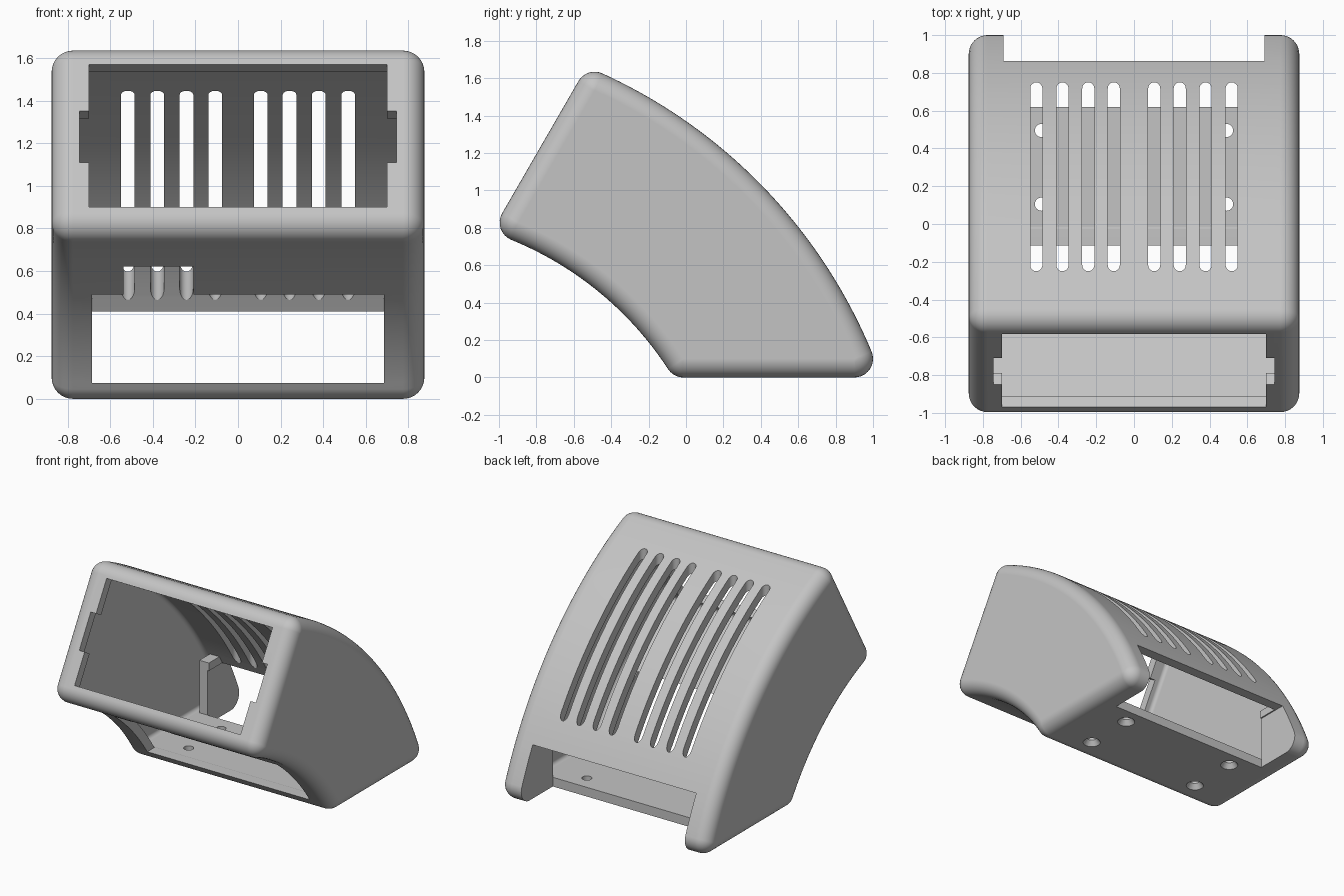
import bpy, bmesh
from math import sin, cos, pi, sqrt, atan2, radians
from mathutils import Vector, Matrix

cube = bpy.data.objects.get("Cube")
if cube:
    bpy.data.objects.remove(cube)

HALF_W, ROUND, WALL = 0.875, 0.10, 0.07
CENTRE = Vector((-1.62, -0.95))      # shared centre of both curved walls (y, z)
R_OUT, R_IN = 2.83, 1.82
TILT = radians(60)                   # slope of the front face
FRONT = Vector((-1.49, 0))           # where the front plane meets the ground
UP = Vector((cos(TILT), sin(TILT)))
INWARD = Vector((sin(TILT), -cos(TILT)))


def polar(c, r, a):
    return c + r * Vector((cos(a), sin(a)))


def spread(a, b, n):
    return [a + (b - a) * i / n for i in range(n + 1)]


def on_front(r):
    """Point at radius r on the front plane moved in by the rounding."""
    p = FRONT + ROUND * INWARD
    d = p - CENTRE
    k = d.dot(UP)
    return p + UP * (sqrt(k * k - d.length_squared + r * r) - k)


def on_floor(r):
    return Vector((CENTRE.x + sqrt(r * r - (ROUND - CENTRE.y) ** 2), ROUND))


# Centres of the four rounded profile corners
TOP, BACK = on_front(R_OUT - ROUND), on_floor(R_OUT - ROUND)
HEEL, LIP = on_floor(R_IN + ROUND), on_front(R_IN + ROUND)


def radial(p):
    d = p - CENTRE
    return atan2(d.y, d.x)


def profile(inset):
    """Side outline, shrunk inwards by inset."""
    f = ROUND - inset
    a, b, c, d = (radial(p) for p in (TOP, BACK, HEEL, LIP))
    front = pi / 2 + TILT
    pts = [polar(TOP, f, t) for t in spread(front, a, 8)]
    pts += [polar(CENTRE, R_OUT - inset, t) for t in spread(a, b, 40)[1:-1]]
    pts += [polar(BACK, f, t) for t in spread(b, -pi / 2, 10)]
    pts += [polar(HEEL, f, t) for t in spread(-pi / 2, c - pi, 8)]
    pts += [polar(CENTRE, R_IN + inset, t) for t in spread(c, d, 28)[1:-1]]
    pts += [polar(LIP, f, t) for t in spread(d - pi, front - 2 * pi, 8)]
    return pts


def finish(name, bm):
    bmesh.ops.remove_doubles(bm, verts=bm.verts, dist=1e-5)
    bmesh.ops.recalc_face_normals(bm, faces=bm.faces)
    mesh = bpy.data.meshes.new(name)
    bm.to_mesh(mesh)
    bm.free()
    ob = bpy.data.objects.new(name, mesh)
    bpy.context.collection.objects.link(ob)
    return ob


def rounded_body(name, base):
    """Loft the outline across x with rounded side edges."""
    bm = bmesh.new()
    k = ROUND - base
    side = [(HALF_W - ROUND + k * sin(t), ROUND - k * cos(t)) for t in spread(0, pi / 2, 8)]
    stations = [(-x, d) for x, d in reversed(side)] + side
    rings = [[bm.verts.new((x, p.x, p.y)) for p in profile(d)] for x, d in stations]
    for r0, r1 in zip(rings, rings[1:]):
        for i in range(len(r0)):
            bm.faces.new((r0[i - 1], r0[i], r1[i], r1[i - 1]))
    bm.faces.new(rings[0])
    bm.faces.new(rings[-1])
    return finish(name, bm)


def add_box(bm, xs, ys, zs, frame=Matrix()):
    lo, hi = Vector((xs[0], ys[0], zs[0])), Vector((xs[1], ys[1], zs[1]))
    m = frame @ Matrix.Translation((lo + hi) / 2) @ Matrix.Diagonal((*(hi - lo), 1))
    bmesh.ops.create_cube(bm, size=1, matrix=m)


def box(name, *args):
    bm = bmesh.new()
    add_box(bm, *args)
    return finish(name, bm)


def activate(ob):
    bpy.ops.object.select_all(action='DESELECT')
    ob.select_set(True)
    bpy.context.view_layer.objects.active = ob


def carve(target, cutter):
    mod = target.modifiers.new("carve", 'BOOLEAN')
    mod.operation, mod.solver, mod.object = 'DIFFERENCE', 'EXACT', cutter
    activate(target)
    bpy.ops.object.modifier_apply(modifier=mod.name)
    bpy.data.objects.remove(cutter)


# Hollow shell; the cavity leaves a rib on each side of the rear opening
shell = rounded_body("housing_shell", 0)
cavity = rounded_body("cavity", WALL)
for s in (-1, 1):
    carve(cavity, box("rib", sorted((s * 0.68, s * 0.76)), (0.62, 1.2), (-0.1, 0.47)))
carve(shell, cavity)

# Tilted front window with a shallow notch on each side
frame = Matrix.Translation((0, FRONT.x, FRONT.y)) @ Matrix.Rotation(TILT - pi / 2, 4, 'X')
carve(shell, box("window", (-0.70, 0.70), (-0.1, 0.1), (1.04, 1.813), frame))
carve(shell, box("window_notches", (-0.745, 0.745), (-0.1, 0.1), (1.282, 1.559), frame))

# Rear opening, underside opening and its cable notch
carve(shell, box("rear_opening", (-0.69, 0.69), (0.62, 1.2), (-0.1, 0.41)))
carve(shell, box("under_opening", (-0.685, 0.685), (-0.8, 0), (0.073, 0.49)))
carve(shell, box("cable_notch", (-0.537, -0.209), (-0.9, -0.3), (0.4, 0.62)))

# Eight round-ended ventilation slots
bm = bmesh.new()
W = 0.032
for x in (0.107, 0.242, 0.379, 0.517):
    for s in (-1, 1):
        ends = [polar(Vector((s * x, 0.75 - W)), W, t) for t in spread(0, pi, 10)]
        ends += [polar(Vector((s * x, W - 0.25)), W, t) for t in spread(pi, 2 * pi, 10)]
        face = bm.faces.new([bm.verts.new((p.x, p.y, 0.42)) for p in ends])
        top = bmesh.ops.extrude_face_region(bm, geom=[face])["geom"]
        bmesh.ops.translate(bm, vec=(0, 0, 1.6),
                            verts=[v for v in top if isinstance(v, bmesh.types.BMVert)])
carve(shell, finish("vent_slots", bm))

# Countersunk screw holes in the floor
for r_low, r_top, z0, z1 in ((0.035, 0.035, -0.1, 0.15), (0.07, 0.034, -0.01, 0.04)):
    bm = bmesh.new()
    for x in (-0.49, 0.49):
        for y in (0.105, 0.495):
            bmesh.ops.create_cone(bm, cap_ends=True, segments=24, radius1=r_low, radius2=r_top,
                                  depth=z1 - z0, matrix=Matrix.Translation((x, y, (z0 + z1) / 2)))
    carve(shell, finish("screw_holes", bm))

# Plain grey finish
grey = bpy.data.materials.new("light_grey")
grey.use_nodes = True
grey.diffuse_color = (0.55, 0.55, 0.55, 1)
grey.node_tree.nodes["Principled BSDF"].inputs["Base Color"].default_value = grey.diffuse_color
shell.data.materials.clear()
shell.data.materials.append(grey)
activate(shell)
bpy.ops.object.shade_smooth_by_angle(angle=radians(30))
weighted = shell.modifiers.new("weighted_normals", 'WEIGHTED_NORMAL')
weighted.keep_sharp = True
